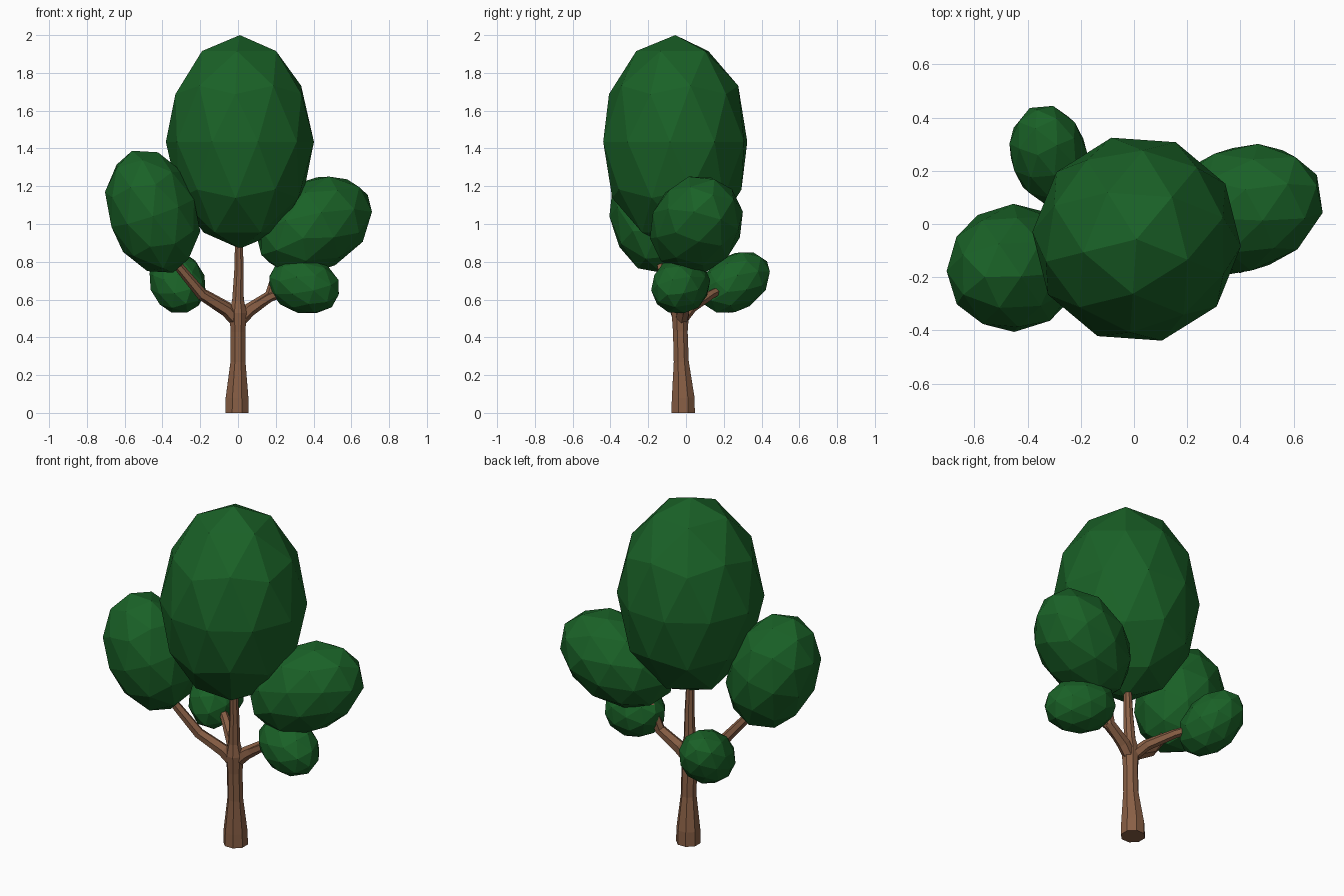
import bpy, bmesh, math
from mathutils import Vector, Quaternion

if "Cube" in bpy.data.objects:
    bpy.data.objects.remove(bpy.data.objects["Cube"])


def material(name, color):
    m = bpy.data.materials.new(name)
    m.diffuse_color = color
    m.use_nodes = True
    m.node_tree.nodes["Principled BSDF"].inputs["Base Color"].default_value = m.diffuse_color
    return m


LEAF = material("leaf_green", (0.01, 0.12, 0.02, 1))
BARK = material("bark_brown", (0.25, 0.115, 0.06, 1))


def add_object(name, bm, mat):
    bmesh.ops.recalc_face_normals(bm, faces=bm.faces)
    me = bpy.data.meshes.new(name)
    bm.to_mesh(me)
    bm.free()
    me.materials.append(mat)
    ob = bpy.data.objects.new(name, me)
    bpy.context.collection.objects.link(ob)
    return ob


def foliage(name, center, width, length, axis, spin=0):
    """Faceted egg stretched along an axis."""
    bm = bmesh.new()
    bmesh.ops.create_icosphere(bm, subdivisions=2, radius=1)
    ob = add_object(name, bm, LEAF)
    ob.location = center
    ob.scale = (width, width, length)
    ob.rotation_mode = 'QUATERNION'
    ob.rotation_quaternion = (Vector(axis).to_track_quat('Z', 'Y')
                              @ Quaternion((0, 0, 1), math.radians(spin)))


def limb(name, path, sides=8):
    """Tapered tube; path holds (x, y, z, radius)."""
    bm = bmesh.new()
    pts = [Vector(p[:3]) for p in path]
    rings = []
    for i, p in enumerate(pts):
        d = (pts[min(i + 1, len(pts) - 1)] - pts[max(i - 1, 0)]).normalized()
        u = (Vector((0, 1, 0)) - d * d.y).normalized()
        v = d.cross(u)
        ring = []
        for k in range(sides):
            a = 2 * math.pi * (k + 0.5) / sides
            ring.append(bm.verts.new(p + path[i][3] * (u * math.cos(a) + v * math.sin(a))))
        rings.append(ring)
    for a, b in zip(rings, rings[1:]):
        for k in range(sides):
            n = (k + 1) % sides
            bm.faces.new((a[k], a[n], b[n], b[k]))
    bm.faces.new(rings[0])
    bm.faces.new(rings[-1])
    add_object(name, bm, BARK)


# Trunk running up into the main crown
limb("trunk", [(-0.005, -0.015, 0, 0.067), (-0.005, -0.015, 0.08, 0.065),
               (0, -0.025, 0.27, 0.043), (0, -0.03, 0.43, 0.042),
               (0, -0.03, 0.53, 0.05), (0, -0.035, 0.60, 0.033),
               (0.005, -0.04, 0.75, 0.027), (0.005, -0.05, 0.98, 0.02)])

# Branches
limb("left_branch", [(0.01, -0.03, 0.47, 0.035), (-0.06, -0.05, 0.545, 0.036),
                     (-0.19, -0.09, 0.625, 0.03), (-0.31, -0.13, 0.77, 0.025),
                     (-0.38, -0.15, 0.90, 0.02)], 6)
limb("right_branch", [(-0.01, -0.03, 0.47, 0.035), (0.06, -0.015, 0.545, 0.036),
                      (0.17, 0.0, 0.62, 0.03), (0.21, 0.02, 0.75, 0.025),
                      (0.29, 0.04, 0.88, 0.02)], 6)
limb("right_lower_branch", [(0.08, -0.015, 0.56, 0.03), (0.17, -0.01, 0.615, 0.027),
                            (0.32, -0.03, 0.67, 0.02)], 6)
limb("back_branch", [(0, -0.03, 0.49, 0.034), (-0.06, 0.03, 0.56, 0.03),
                     (-0.17, 0.13, 0.625, 0.025), (-0.30, 0.24, 0.68, 0.02)], 6)

# Foliage clumps
foliage("main_crown", (0.01, -0.057, 1.435), 0.393, 0.565, (0, 0, 1), 14)
foliage("left_foliage", (-0.452, -0.165, 1.065), 0.242, 0.342, (-0.32, -0.1, 0.95))
foliage("right_foliage", (0.405, 0.055, 0.995), 0.242, 0.335, (0.8, 0.25, 0.45))
foliage("right_lower_foliage", (0.35, -0.028, 0.675), 0.15, 0.202, (0.9, -0.35, -0.25))
foliage("back_foliage", (-0.32, 0.26, 0.69), 0.148, 0.208, (-0.2, 0.75, 0.5))
